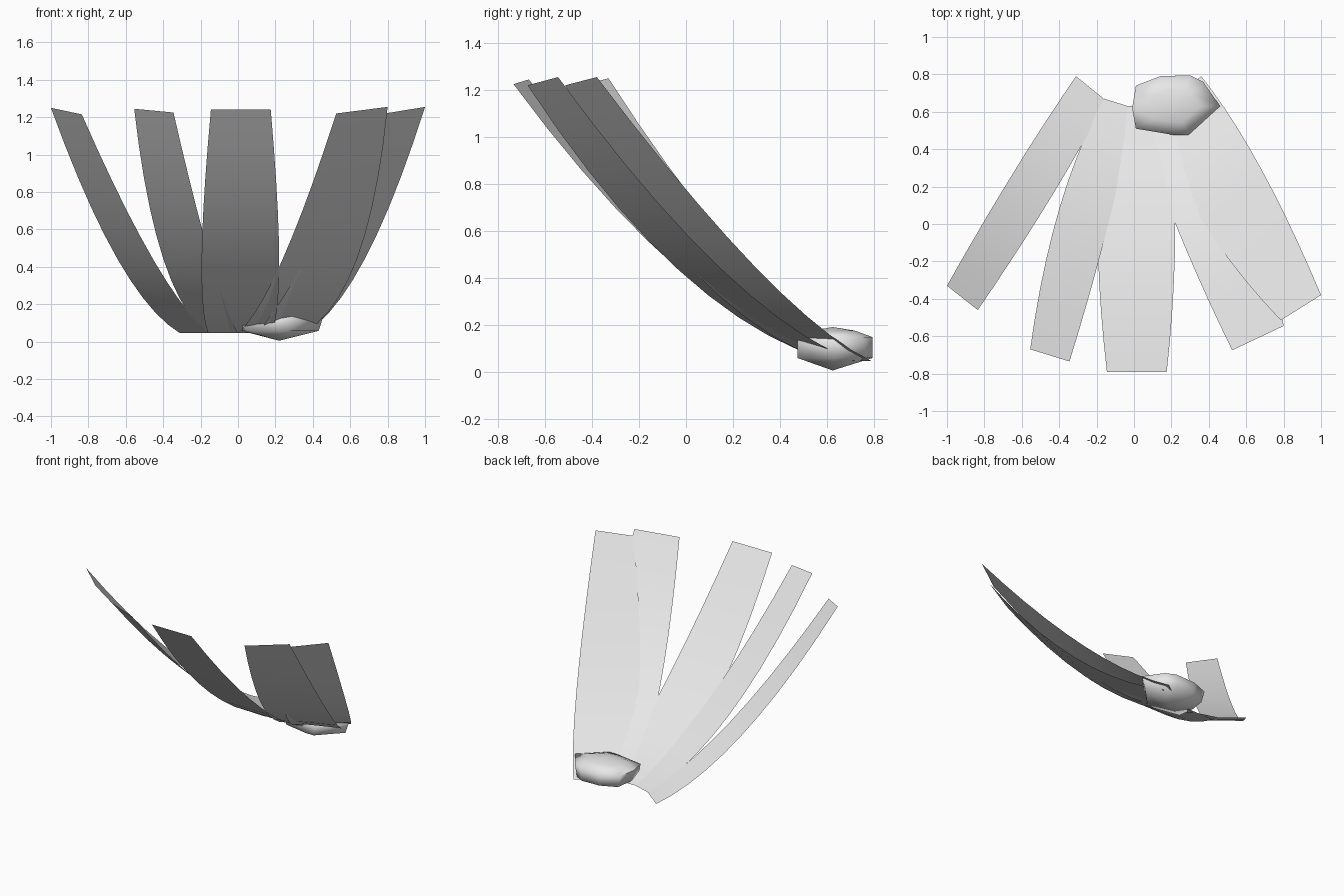
import bpy
import math
from mathutils import Vector

cube = bpy.data.objects.get("Cube")
if cube:
    bpy.data.objects.remove(cube, do_unlink=True)


def make_material(name, color):
    mat = bpy.data.materials.new(name)
    mat.use_nodes = True
    mat.diffuse_color = color
    mat.node_tree.nodes["Principled BSDF"].inputs["Base Color"].default_value = color
    return mat


grey = make_material("pale grey", (0.8, 0.8, 0.8, 1))


def make_object(name, verts, faces, sharp_angle):
    mesh = bpy.data.meshes.new(name)
    mesh.from_pydata(verts, [], faces)
    mesh.materials.append(grey)
    obj = bpy.data.objects.new(name, mesh)
    bpy.context.collection.objects.link(obj)
    bpy.ops.object.select_all(action="DESELECT")
    obj.select_set(True)
    bpy.context.view_layer.objects.active = obj
    bpy.ops.object.shade_smooth_by_angle(angle=math.radians(sharp_angle))
    return obj


# Curved strips: each edge runs through a root, a middle and a tip point
ROOT_Z, MIDDLE_Z = 0.045, 0.4
SEGMENTS = 10


def edge_curve(root, middle, tip):
    """Quadratic path through three points, paced by the root of height."""
    points = [Vector((*root, ROOT_Z)), Vector((*middle, MIDDLE_Z)), Vector(tip)]
    a, b, c = [math.sqrt(p.z) for p in points]
    path = []
    for i in range(SEGMENTS + 1):
        t = a + (c - a) * i / SEGMENTS
        p = (points[0] * ((t - b) * (t - c) / ((a - b) * (a - c)))
             + points[1] * ((t - a) * (t - c) / ((b - a) * (b - c)))
             + points[2] * ((t - a) * (t - b) / ((c - a) * (c - b))))
        p.z = t * t
        path.append(p)
    return path


def make_strip(name, right_edge, left_edge):
    rows = zip(edge_curve(*right_edge), edge_curve(*left_edge))
    verts = [p for row in rows for p in row]
    faces = [(k, k + 2, k + 3, k + 1) for k in range(0, SEGMENTS * 2, 2)]
    return make_object(name, verts, faces, 60)


make_strip("outer_right_strip",
           ((-.31, .79), (-.62, .315), (-1, -.33, 1.25)),
           ((-.15, .66), (-.43, .165), (-.835, -.46, 1.215)))
make_strip("inner_right_strip",
           ((-.16, .67), (-.385, .13), (-.555, -.67, 1.245)),
           ((0, .62), (-.135, .01), (-.345, -.735, 1.225)))
make_strip("centre_strip",
           ((-.16, .63), (-.195, .005), (-.145, -.79, 1.24)),
           ((.18, .63), (.22, .005), (.175, -.79, 1.24)))
make_strip("inner_left_strip",
           ((0, .61), (.22, .005), (.525, -.675, 1.22)),
           ((.35, .72), (.62, .19), (.8, -.545, 1.255)))
make_strip("outer_left_strip",
           ((.1, .6), (.34, .06), (.785, -.515, 1.22)),
           ((.36, .79), (.655, .34), (1, -.38, 1.255)))

# Rounded stone: copies of one outline, squeezed per level, between two poles
outline = [(-.01, .62), (.01, .51), (.22, .475), (.29, .475), (.46, .63),
           (.37, .76), (.3, .795), (.14, .79), (.01, .74)]
levels = [(.88, 1, .058), (1, 1, .147), (.55, .55, .175)]
cx, cy = .22, .625
n = len(outline)
verts = [(cx + (x - cx) * sx, cy + (y - cy) * sy, z)
         for sx, sy, z in levels for x, y in outline]
bottom = len(verts)
top = bottom + 1
verts += [(cx, cy, .005), (cx, cy, .19)]
last = n * (len(levels) - 1)
faces = []
for i in range(n):
    j = (i + 1) % n
    for k in range(0, last, n):
        faces.append((k + i, k + j, k + n + j, k + n + i))
    faces += [(bottom, j, i), (top, last + i, last + j)]
make_object("stone", verts, faces, 78)
